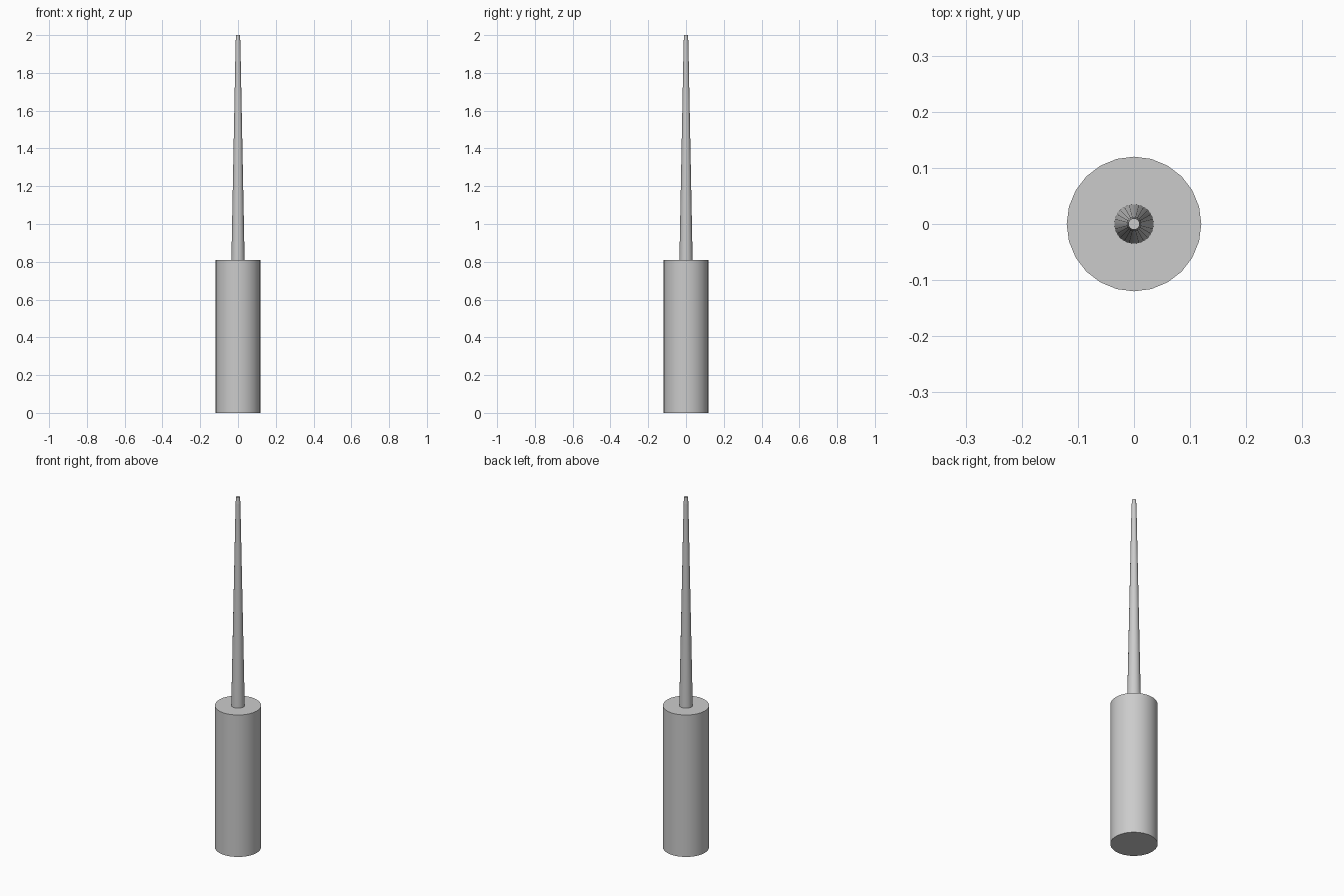
import bpy
import math

cube = bpy.data.objects.get("Cube")
if cube:
    bpy.data.objects.remove(cube, do_unlink=True)

# Single plain grey
grey = bpy.data.materials.new("plain grey")
grey.use_nodes = True
colour = (0.6, 0.6, 0.6, 1)
grey.diffuse_color = colour
grey.node_tree.nodes["Principled BSDF"].inputs["Base Color"].default_value = colour


def tapered_part(name, bottom_radius, top_radius, z0, z1, sides=24):
    bpy.ops.mesh.primitive_cone_add(
        vertices=sides, radius1=bottom_radius, radius2=top_radius,
        depth=z1 - z0, location=(0, 0, (z0 + z1) / 2))
    part = bpy.context.object
    part.name = name
    part.data.materials.append(grey)
    bpy.ops.object.shade_smooth_by_angle(angle=math.radians(30))
    return part


BODY_TOP = 0.81
TIP_START = 1.965

# Wide cylindrical handle
tapered_part("handle", 0.12, 0.12, 0, BODY_TOP)

# Long slender shaft and its slightly narrower tip
tapered_part("shaft", 0.035, 0.0125, BODY_TOP, TIP_START)
tapered_part("tip", 0.0125, 0.01, TIP_START, 2)
